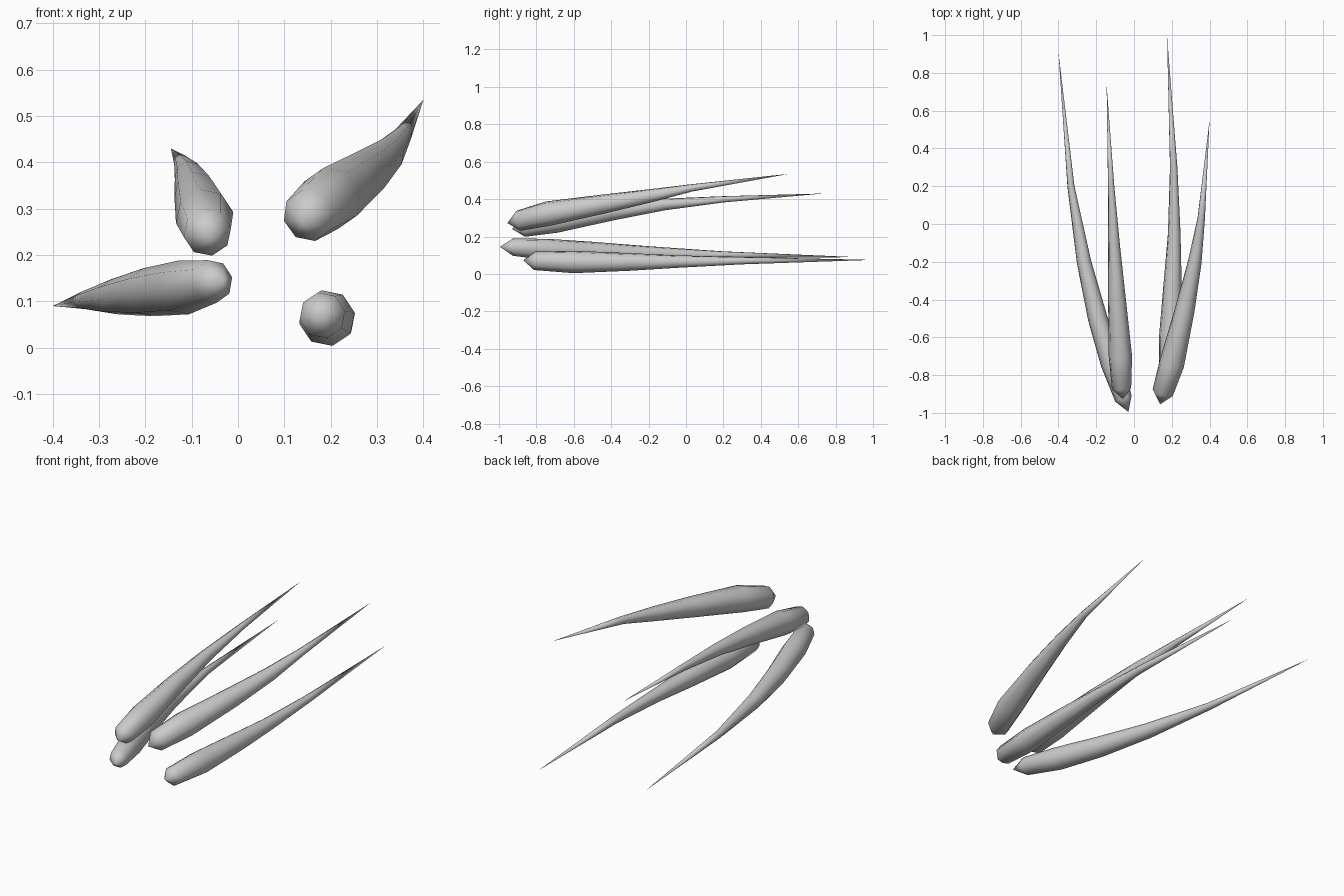
import bpy, bmesh, math
from mathutils import Vector

if "Cube" in bpy.data.objects:
    bpy.data.objects.remove(bpy.data.objects["Cube"])

SIDES = 8

def spike(name, path):
    """Octagonal tapered spike; path rows are x, y, z, radius. Both ends are points."""
    pts = [Vector(p[:3]) for p in path]
    bm = bmesh.new()
    rings = []
    for i in range(1, len(path) - 1):
        t = (pts[i + 1] - pts[i - 1]).normalized()
        side = t.cross(Vector((0, 0, 1))).normalized()
        up = side.cross(t)
        r = path[i][3]
        ring = []
        for k in range(SIDES):
            a = 2 * math.pi * k / SIDES + 0.2
            ring.append(bm.verts.new(pts[i] + r * (math.cos(a) * side + math.sin(a) * up)))
        rings.append(ring)
    base, tip = bm.verts.new(pts[0]), bm.verts.new(pts[-1])
    for k in range(SIDES):
        n = (k + 1) % SIDES
        bm.faces.new((base, rings[0][n], rings[0][k]))
        for a, b in zip(rings, rings[1:]):
            bm.faces.new((a[k], a[n], b[n], b[k]))
        bm.faces.new((rings[-1][k], rings[-1][n], tip))
    bmesh.ops.recalc_face_normals(bm, faces=bm.faces)
    for f in bm.faces:
        f.smooth = True
    me = bpy.data.meshes.new(name)
    bm.to_mesh(me)
    bm.free()
    ob = bpy.data.objects.new(name, me)
    bpy.context.collection.objects.link(ob)

# lower right spike
spike("lower_right_spike", [
    (0.175, -0.87, 0.073, 0), (0.182, -0.81, 0.07, 0.05), (0.192, -0.6, 0.064, 0.061),
    (0.205, -0.3, 0.064, 0.048), (0.213, -0.05, 0.066, 0.034), (0.21, 0.3, 0.071, 0.020),
    (0.175, 0.995, 0.075, 0)])
# lower left spike
spike("lower_left_spike", [
    (-0.03, -0.995, 0.145, 0), (-0.056, -0.925, 0.143, 0.047), (-0.118, -0.74, 0.130, 0.059),
    (-0.192, -0.5, 0.120, 0.053), (-0.265, -0.2, 0.110, 0.039), (-0.334, 0.2, 0.102, 0.019),
    (-0.40, 0.91, 0.09, 0)])
# upper left spike
spike("upper_left_spike", [
    (-0.06, -0.93, 0.24, 0), (-0.066, -0.87, 0.249, 0.052), (-0.072, -0.7, 0.281, 0.063),
    (-0.09, -0.4, 0.332, 0.048), (-0.105, -0.12, 0.371, 0.032), (-0.121, 0.2, 0.399, 0.017),
    (-0.145, 0.735, 0.43, 0)])
# upper right spike
spike("upper_right_spike", [
    (0.138, -0.955, 0.272, 0), (0.152, -0.893, 0.285, 0.057), (0.2, -0.74, 0.322, 0.068),
    (0.27, -0.45, 0.372, 0.053), (0.322, -0.2, 0.416, 0.037), (0.356, 0.03, 0.460, 0.020),
    (0.40, 0.55, 0.535, 0)])
